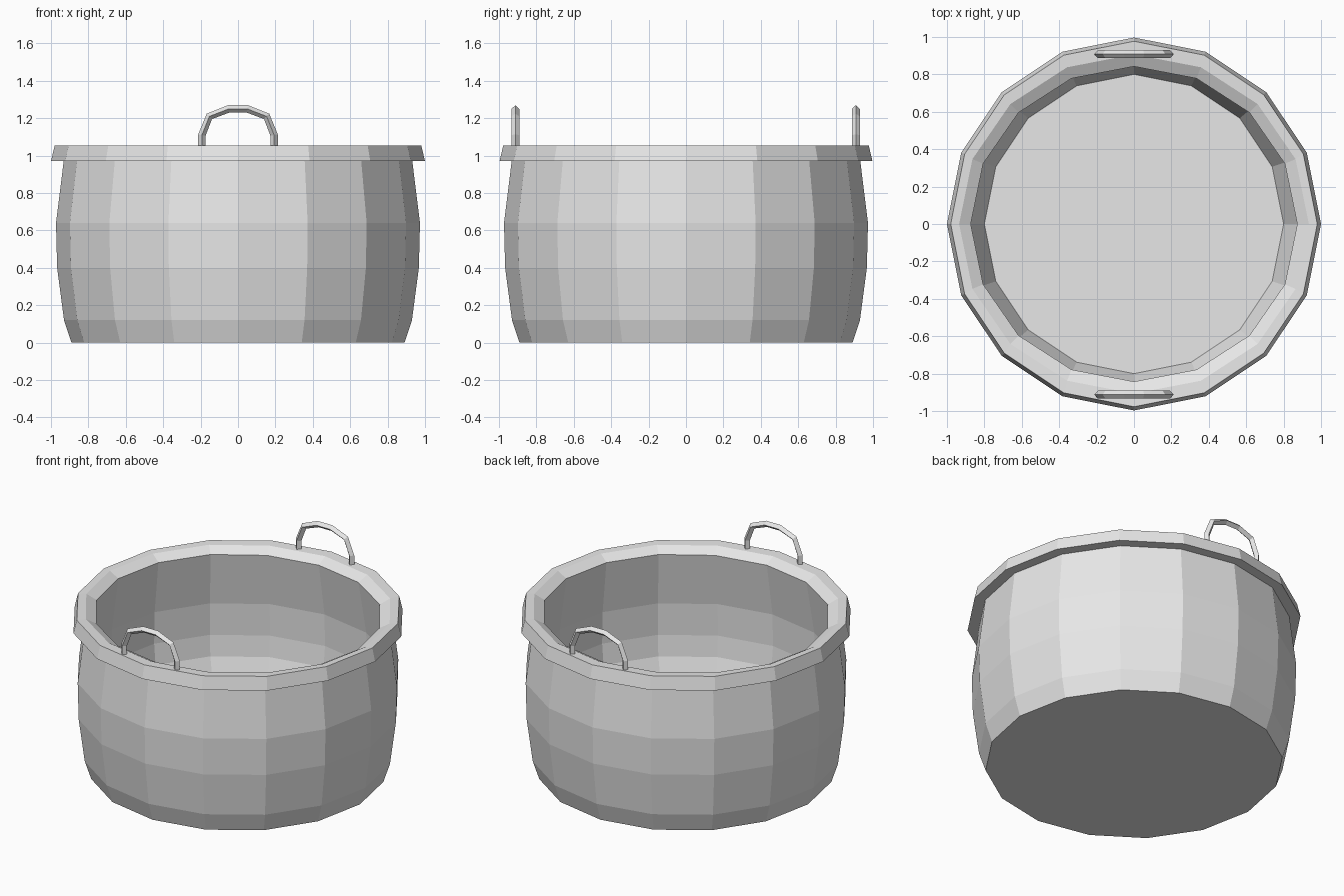
import bpy, bmesh, math
from mathutils import Vector

if "Cube" in bpy.data.objects:
    bpy.data.objects.remove(bpy.data.objects["Cube"])

SIDES = 16

metal = bpy.data.materials.new("light grey")
metal.diffuse_color = (0.8, 0.8, 0.8, 1)
metal.use_nodes = True
metal.node_tree.nodes["Principled BSDF"].inputs["Base Color"].default_value = metal.diffuse_color


def finish(bm, name):
    bmesh.ops.recalc_face_normals(bm, faces=bm.faces)
    mesh = bpy.data.meshes.new(name)
    bm.to_mesh(mesh)
    bm.free()
    mesh.materials.append(metal)
    ob = bpy.data.objects.new(name, mesh)
    bpy.context.collection.objects.link(ob)
    return ob


def bridge(bm, a, b):
    n = len(a)
    for i in range(n):
        bm.faces.new((a[i], a[(i + 1) % n], b[(i + 1) % n], b[i]))


# Tub: one lathe profile (radius, height, y scale), base -> rim -> inner floor
profile = [
    (0.89, 0.0, 1), (0.93, 0.12, 1), (0.967, 0.40, 1), (0.973, 0.64, 1), (0.932, 0.97, 1),
    (1.0, 0.97, 0.997), (0.98, 1.055, 0.997),
    (0.935, 1.052, 0.97), (0.873, 1.017, 0.965),
    (0.92, 0.67, 0.98), (0.925, 0.46, 0.98), (0.91, 0.325, 0.98), (0.80, 0.05, 1),
]
bm = bmesh.new()
rings = []
for r, z, sy in profile:
    rings.append([bm.verts.new((r * math.cos(2 * math.pi * i / SIDES),
                                r * sy * math.sin(2 * math.pi * i / SIDES), z))
                  for i in range(SIDES)])
for a, b in zip(rings, rings[1:]):
    bridge(bm, a, b)
bm.faces.new(rings[0])
bm.faces.new(rings[-1])
finish(bm, "tub")


# Handles: diamond-section bar swept along an arch in the xz plane
def handle(name, y):
    half = [(0.193, 1.03), (0.193, 1.11), (0.153, 1.21), (0.05, 1.25)]
    path = [Vector((-x, 0, z)) for x, z in half] + [Vector((x, 0, z)) for x, z in reversed(half)]
    bm = bmesh.new()
    loops = []
    for i, p in enumerate(path):
        d_in = (p - path[max(i - 1, 0)]).normalized()
        d_out = (path[min(i + 1, len(path) - 1)] - p).normalized()
        t = (d_in + d_out).normalized()
        side = Vector((-t.z, 0, t.x))
        loops.append([bm.verts.new(p + Vector((0, y, 0))
                                   + side * 0.02 * math.cos(k * math.pi / 2)
                                   + Vector((0, 0.021 * math.sin(k * math.pi / 2), 0)))
                      for k in range(4)])
    for a, b in zip(loops, loops[1:]):
        bridge(bm, a, b)
    bm.faces.new(loops[0])
    bm.faces.new(loops[-1])
    finish(bm, name)


handle("front_handle", -0.912)
handle("back_handle", 0.908)
